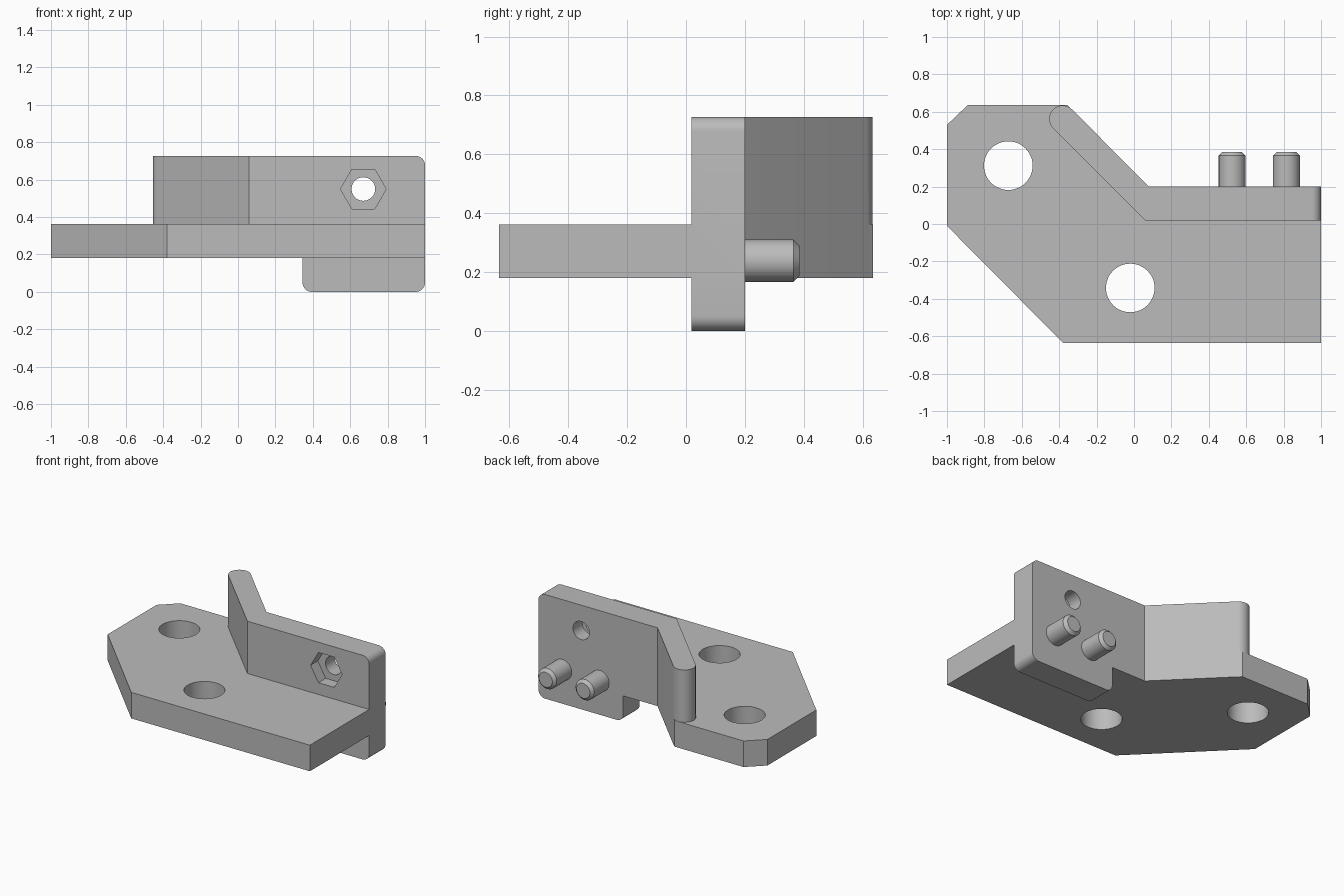
import bpy
import bmesh
from math import cos, sin, pi, radians
from mathutils import Vector, Matrix

if "Cube" in bpy.data.objects:
    bpy.data.objects.remove(bpy.data.objects["Cube"])

GREY = (0.5, 0.5, 0.5, 1)
grey = bpy.data.materials.new("plain grey")
grey.diffuse_color = GREY
grey.use_nodes = True
grey.node_tree.nodes["Principled BSDF"].inputs["Base Color"].default_value = GREY


def arc(cx, cy, r, start, end, steps=8):
    """Points along an arc, angles in degrees."""
    angles = [radians(start + (end - start) * i / steps) for i in range(steps + 1)]
    return [(cx + r * cos(a), cy + r * sin(a)) for a in angles]


def prism(name, profile, low, high, axis="Z", chamfer=0):
    """Extrude a 2D profile along Z (profile in x, y) or Y (profile in x, z)."""
    bm = bmesh.new()
    place = (lambda u, v, w: (u, v, w)) if axis == "Z" else (lambda u, v, w: (u, w, v))
    face = bm.faces.new([bm.verts.new(place(u, v, low)) for u, v in profile])
    ext = bmesh.ops.extrude_face_region(bm, geom=[face])
    moved = [g for g in ext["geom"] if isinstance(g, bmesh.types.BMVert)]
    bmesh.ops.translate(bm, verts=moved, vec=place(0, 0, high - low))
    if chamfer:
        rim = [e for e in bm.edges if all(v in moved for v in e.verts)]
        bmesh.ops.bevel(bm, geom=rim, offset=chamfer, segments=1, affect="EDGES")
    bmesh.ops.recalc_face_normals(bm, faces=bm.faces)
    mesh = bpy.data.meshes.new(name)
    bm.to_mesh(mesh)
    bm.free()
    mesh.materials.append(grey)
    obj = bpy.data.objects.new(name, mesh)
    bpy.context.collection.objects.link(obj)
    return obj


def circle(cx, cy, r, sides=48):
    return arc(cx, cy, r, 0, 360, sides)[:-1]


def combine(target, tool, operation):
    """Apply a boolean and remove the helper."""
    bpy.context.view_layer.objects.active = target
    mod = target.modifiers.new(operation.lower(), "BOOLEAN")
    mod.operation = operation
    mod.solver = "EXACT"
    mod.object = tool
    bpy.ops.object.modifier_apply(modifier=mod.name)
    bpy.data.objects.remove(tool)


# Levels and the wall's front and back planes
PLATE_LOW, PLATE_TOP, WALL_TOP = 0.18, 0.362, 0.727
FRONT, BACK, ROUND = 0.018, 0.2, 0.05

# Flat base plate
bracket = prism("mounting_bracket", [
    (-0.89, 0.635), (-1, 0.53), (-1, -0.01), (-0.38, -0.635), (1, -0.635),
    (1, BACK), (0.08, BACK), (-0.355, 0.635)], PLATE_LOW, PLATE_TOP)

# Diagonal wall with a rounded end
diagonal = [(0.06, FRONT), (0.2, FRONT), (0.2, BACK), (0.08, BACK)]
diagonal += arc(-0.382, 0.562, 0.0715, 45, 225, 20)
combine(bracket, prism("diagonal_wall", diagonal, PLATE_LOW, WALL_TOP), "UNION")

# Straight wall that drops below the plate at one end
straight = [(0.12, PLATE_LOW), (0.345, PLATE_LOW)]
straight += arc(0.345 + ROUND, ROUND, ROUND, 180, 270)
straight += arc(1 - ROUND, ROUND, ROUND, 270, 360)
straight += arc(1 - ROUND, WALL_TOP - ROUND, ROUND, 0, 90)
straight += [(0.12, WALL_TOP)]
combine(bracket, prism("straight_wall", straight, FRONT, BACK, "Y"), "UNION")

# Mounting holes through the plate
for x, y in ((-0.672, 0.312), (-0.02, -0.342)):
    combine(bracket, prism("plate_hole", circle(x, y, 0.13), 0, 0.5), "DIFFERENCE")

# Screw hole through the wall, with a hexagonal nut pocket in front
screw = (0.67, 0.55)
combine(bracket, prism("screw_hole", circle(*screw, 0.063), -0.1, 0.4, "Y"), "DIFFERENCE")
combine(bracket, prism("nut_pocket", circle(*screw, 0.122, 6), -0.1, FRONT + 0.08, "Y"), "DIFFERENCE")

# Merge coplanar pieces
bm = bmesh.new()
bm.from_mesh(bracket.data)
bmesh.ops.remove_doubles(bm, verts=bm.verts, dist=0.0002)
bmesh.ops.dissolve_limit(bm, angle_limit=radians(0.5), verts=bm.verts, edges=bm.edges)
bm.to_mesh(bracket.data)
bm.free()

# Locating pins with chamfered tips
pins = [prism(name, circle(x, 0.238, 0.072), BACK - 0.02, 0.385, "Y", 0.02)
        for name, x in (("inner_pin", 0.525), ("outer_pin", 0.815))]

# Smooth the round surfaces, keep the edges sharp
for obj in [bracket] + pins:
    bpy.ops.object.select_all(action="DESELECT")
    obj.select_set(True)
    bpy.context.view_layer.objects.active = obj
    bpy.ops.object.shade_smooth_by_angle(angle=radians(30))
